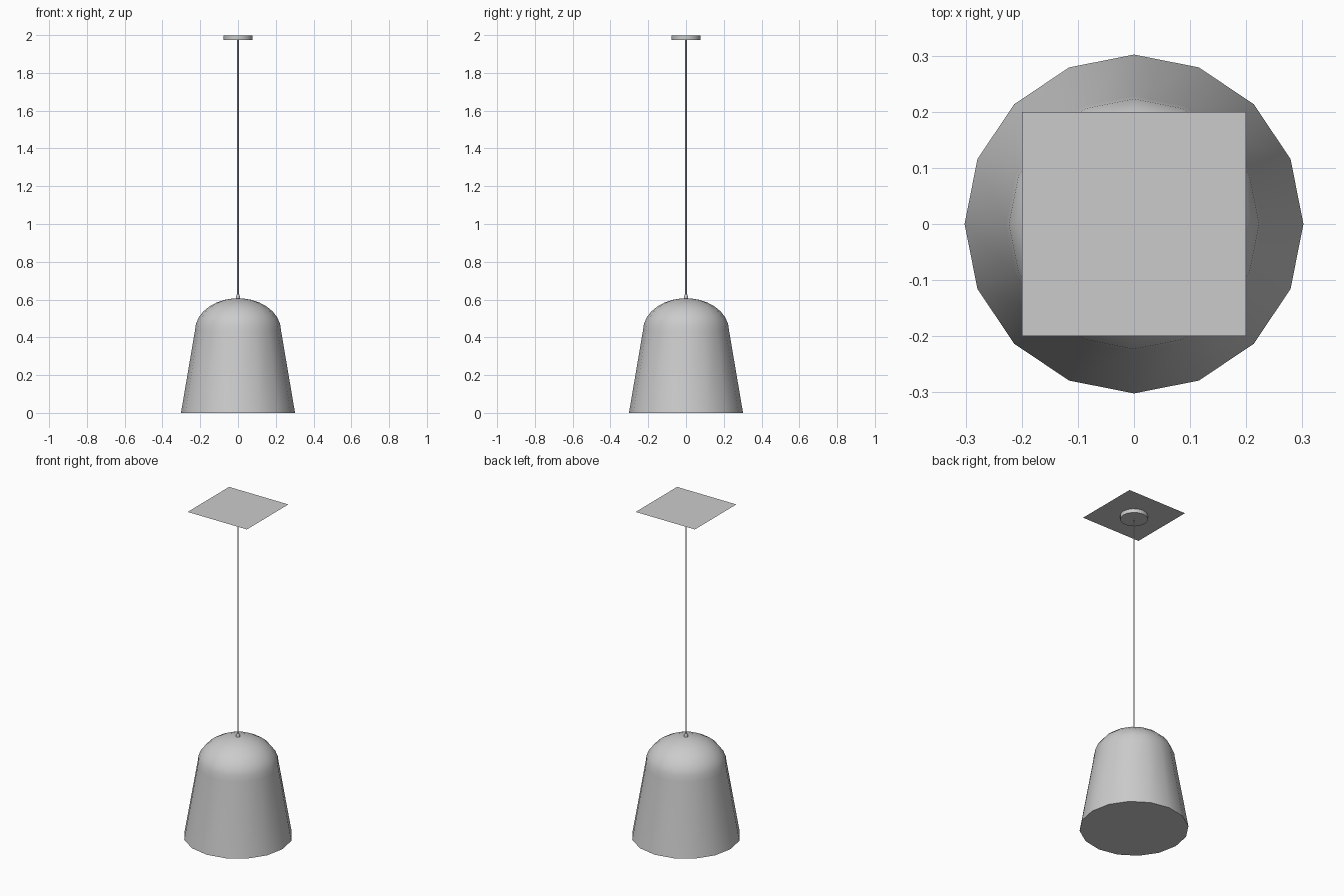
import bpy, bmesh
from math import sin, cos, pi, radians

if "Cube" in bpy.data.objects:
    bpy.data.objects.remove(bpy.data.objects["Cube"])


def lathe(name, profile, sides):
    """Revolve (radius, z) points about z; ends are capped flat."""
    bm = bmesh.new()
    rings = [[bm.verts.new((r * cos(2 * pi * i / sides), r * sin(2 * pi * i / sides), z))
              for i in range(sides)] for r, z in profile]
    for a, b in zip(rings, rings[1:]):
        for i in range(sides):
            j = (i + 1) % sides
            bm.faces.new((a[i], a[j], b[j], b[i]))
    bm.faces.new(rings[0][::-1])
    bm.faces.new(rings[-1])
    return finish(name, bm)


def finish(name, bm):
    mesh = bpy.data.meshes.new(name)
    bm.to_mesh(mesh)
    bm.free()
    ob = bpy.data.objects.new(name, mesh)
    bpy.context.collection.objects.link(ob)
    bpy.ops.object.select_all(action='DESELECT')
    ob.select_set(True)
    bpy.context.view_layer.objects.active = ob
    bpy.ops.object.shade_smooth_by_angle(angle=radians(40))
    return ob


# Bell shade: tapered wall with a rounded dome and a closed bottom
dome = [(0.228 * cos(t), 0.435 + 0.172 * sin(t))
        for t in [radians(a) for a in (0, 12, 24, 36, 48, 60, 72, 82)]]
lathe("lamp_shade", [(0.302, 0.0)] + dome + [(0.01, 0.607)], 16)

# Small cord grip on top of the dome
lathe("cord_grip", [(0.012, 0.60), (0.011, 0.615), (0.006, 0.628)], 12)

# Hanging cord
lathe("cord", [(0.004, 0.605), (0.004, 1.98)], 8)

# Round ceiling canopy
lathe("ceiling_canopy", [(0.077, 1.975), (0.077, 1.999)], 16)

# Thin square ceiling plate
bm = bmesh.new()
bmesh.ops.create_grid(bm, x_segments=1, y_segments=1, size=0.2)
bmesh.ops.translate(bm, verts=bm.verts, vec=(0, 0, 2.0))
finish("ceiling_plate", bm)
